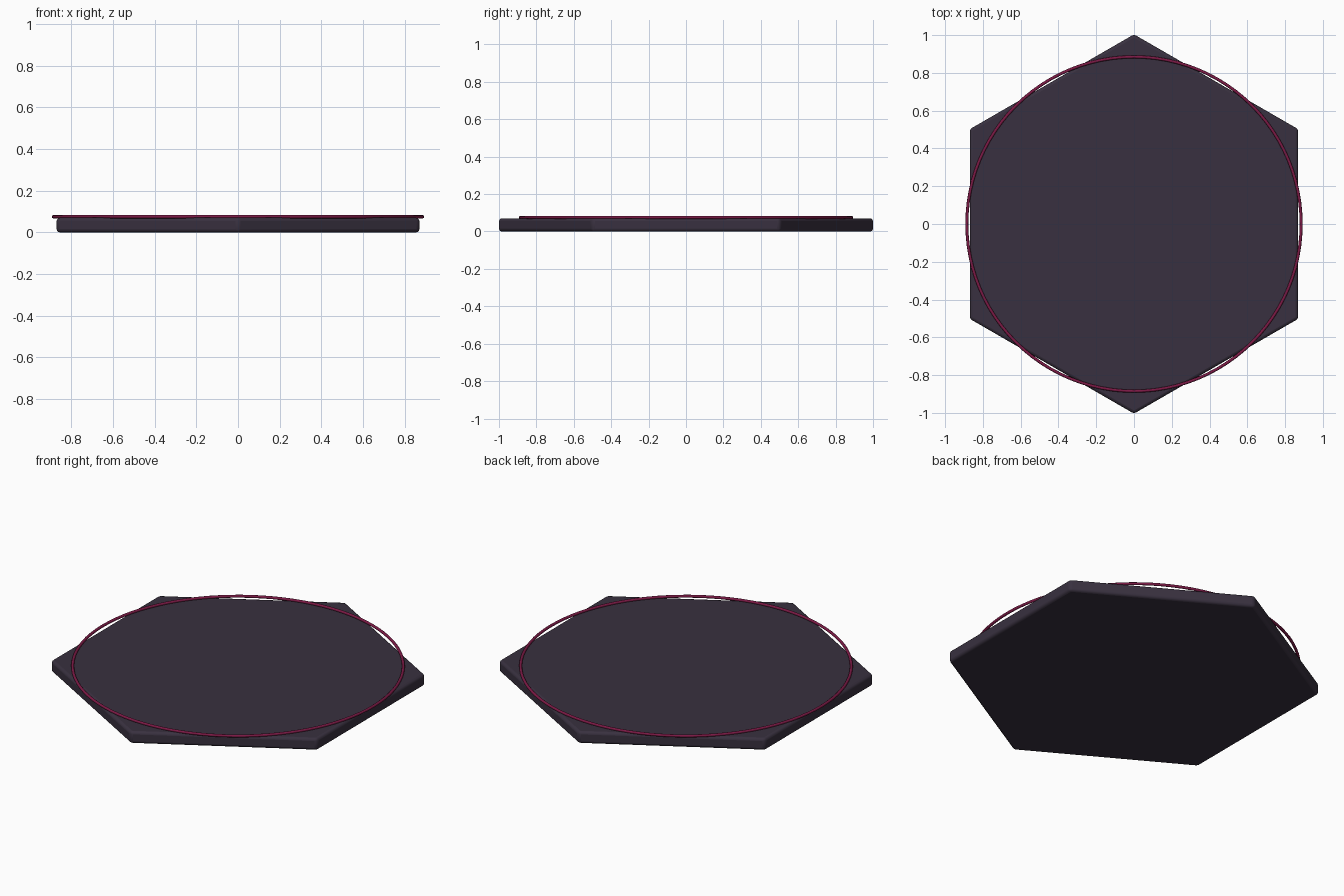
import bpy
import math

if "Cube" in bpy.data.objects:
    bpy.data.objects.remove(bpy.data.objects["Cube"])


def paint(obj, name, color):
    mat = bpy.data.materials.new(name)
    mat.diffuse_color = color
    mat.use_nodes = True
    mat.node_tree.nodes["Principled BSDF"].inputs["Base Color"].default_value = mat.diffuse_color
    obj.data.materials.append(mat)


# Hexagonal plate with a corner on +y and -y, softly rounded edges
height = 0.07
bpy.ops.mesh.primitive_cylinder_add(vertices=6, radius=1.004, depth=height,
                                    location=(0, 0, height / 2))
plate = bpy.context.object
plate.name = "hex_plate"
bevel = plate.modifiers.new("rounded_edges", 'BEVEL')
bevel.width = 0.015
bevel.segments = 3
bevel.limit_method = 'ANGLE'
bevel.angle_limit = math.radians(30)
bpy.ops.object.shade_smooth_by_angle(angle=math.radians(35))
paint(plate, "dark_slate", (0.04, 0.03, 0.05, 1))

# Thin ring resting on the top face, slightly wider than the flats
bpy.ops.mesh.primitive_torus_add(major_radius=0.885, minor_radius=0.008,
                                 major_segments=96, minor_segments=10,
                                 location=(0, 0, 0.075))
ring = bpy.context.object
ring.name = "trim_ring"
bpy.ops.object.shade_smooth()
paint(ring, "crimson", (0.2, 0.01, 0.06, 1))
